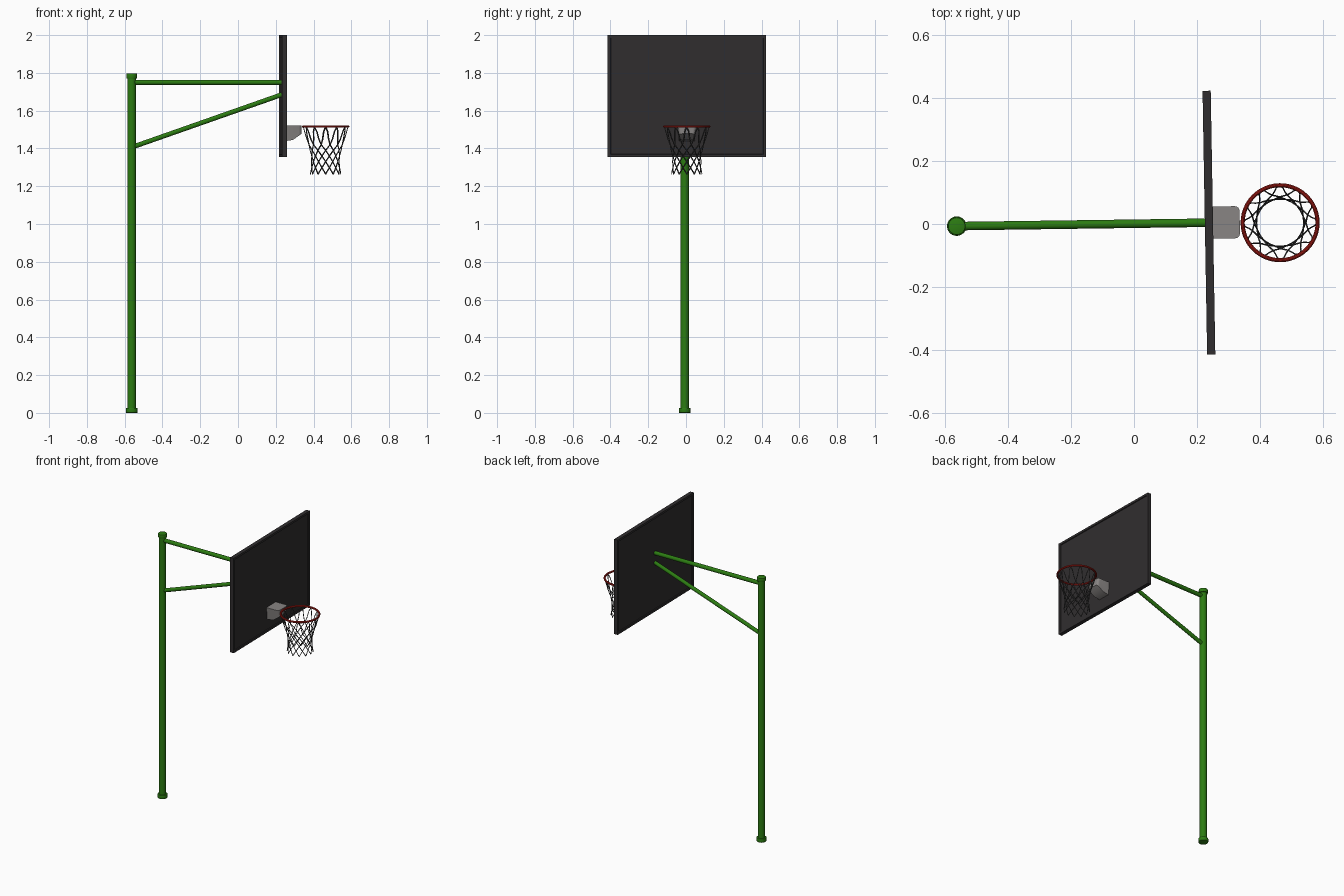
import bpy, bmesh, math
from mathutils import Vector, Matrix

if "Cube" in bpy.data.objects:
    bpy.data.objects.remove(bpy.data.objects["Cube"])

TURN = math.radians(1.0)   # the whole stand is turned slightly about z


def material(name, rgb):
    m = bpy.data.materials.new(name)
    m.diffuse_color = (*rgb, 1)
    m.use_nodes = True
    m.node_tree.nodes["Principled BSDF"].inputs["Base Color"].default_value = m.diffuse_color
    return m


GREEN = material("green_paint", (0.025, 0.2, 0.006))
DARK = material("dark_board", (0.03, 0.027, 0.028))
RED = material("red_paint", (0.4, 0.012, 0.008))
STEEL = material("bracket_grey", (0.25, 0.235, 0.23))
CORD = material("net_cord", (0.06, 0.06, 0.06))


def finish(bm, name, mat, smooth=True):
    bmesh.ops.recalc_face_normals(bm, faces=bm.faces)
    me = bpy.data.meshes.new(name)
    bm.to_mesh(me)
    bm.free()
    ob = bpy.data.objects.new(name, me)
    bpy.context.collection.objects.link(ob)
    me.materials.append(mat)
    ob.rotation_euler.z = TURN
    if smooth:
        bpy.ops.object.select_all(action='DESELECT')
        ob.select_set(True)
        bpy.context.view_layer.objects.active = ob
        bpy.ops.object.shade_smooth_by_angle(angle=math.radians(35))
    return ob


def tube(name, a, b, r, mat, bevel=0.0):
    """Closed cylinder between two points."""
    a, b = Vector(a), Vector(b)
    bm = bmesh.new()
    d = b - a
    mtx = Matrix.Translation((a + b) / 2) @ d.to_track_quat('Z', 'Y').to_matrix().to_4x4()
    bmesh.ops.create_cone(bm, cap_ends=True, segments=24, radius1=r, radius2=r,
                          depth=d.length, matrix=mtx)
    if bevel:
        rims = [e for e in bm.edges if any(len(f.verts) > 4 for f in e.link_faces)]
        bmesh.ops.bevel(bm, geom=rims, offset=bevel, segments=2, affect='EDGES', profile=0.5)
    return finish(bm, name, mat)


# Post with base collar and cap
PX, PY = -0.563, 0.003
tube("post", (PX, PY, 0.01), (PX, PY, 1.785), 0.0225, GREEN)
tube("base_collar", (PX, PY, 0), (PX, PY, 0.026), 0.031, GREEN, 0.003)
tube("post_cap", (PX, PY, 1.77), (PX, PY, 1.797), 0.028, GREEN, 0.004)

# Support arms
tube("upper_arm", (PX, PY, 1.75), (0.232, 0, 1.75), 0.0135, GREEN)
tube("lower_arm", (PX, PY, 1.406), (0.232, 0, 1.685), 0.0125, GREEN)

# Backboard with a raised rim on both sides
bm = bmesh.new()
bmesh.ops.create_cube(bm, size=1, matrix=Matrix.Translation((0.238, 0, 1.6775))
                      @ Matrix.Diagonal((0.026, 0.838, 0.645, 1)))
bm.normal_update()
sides = [f for f in bm.faces if abs(f.normal.x) > 0.9]
bmesh.ops.inset_individual(bm, faces=sides, thickness=0.02)
bmesh.ops.inset_individual(bm, faces=sides, thickness=0.003, depth=-0.005)
finish(bm, "backboard", DARK, smooth=False)

# Rim bracket: side profile extruded across, corners rounded
profile = [(0.242, 1.522), (0.336, 1.522), (0.336, 1.478), (0.29, 1.445), (0.242, 1.438)]
bm = bmesh.new()
left = [bm.verts.new((x, -0.051 if z > 1.5 else -0.042, z)) for x, z in profile]
right = [bm.verts.new((x, -v.co.y, z)) for v, (x, z) in zip(left, profile)]
bm.faces.new(left)
bm.faces.new(right)
n = len(profile)
for i in range(n):
    j = (i + 1) % n
    bm.faces.new((left[i], left[j], right[j], right[i]))
corners = [e for e in bm.edges if all(v.co.x > 0.3 for v in e.verts)
           and abs(e.verts[0].co.z - e.verts[1].co.z) > 0.01]
bmesh.ops.bevel(bm, geom=corners, offset=0.015, segments=4, affect='EDGES', profile=0.5)
finish(bm, "rim_bracket", STEEL)

# Rim: torus
RX, RY, RZ, RR = 0.464, -0.004, 1.516, 0.119
bm = bmesh.new()
MAJ, MIN, TR = 48, 10, 0.0065
grid = []
for i in range(MAJ):
    a = math.tau * i / MAJ
    row = []
    for k in range(MIN):
        b = math.tau * k / MIN
        r = RR + TR * math.cos(b)
        row.append(bm.verts.new((RX + r * math.cos(a), RY + r * math.sin(a), RZ + TR * math.sin(b))))
    grid.append(row)
for i in range(MAJ):
    for k in range(MIN):
        i2, k2 = (i + 1) % MAJ, (k + 1) % MIN
        bm.faces.new((grid[i][k], grid[i2][k], grid[i2][k2], grid[i][k2]))
finish(bm, "rim", RED)

# Net: crossing strands; each level is (radius, height, turn in half pitches)
LEVELS = [(0.118, 1.514, 0), (0.112, 1.49, 0.35), (0.101, 1.45, 0.6), (0.091, 1.42, 1),
          (0.082, 1.39, 2), (0.076, 1.36, 3), (0.075, 1.33, 4), (0.076, 1.298, 5),
          (0.079, 1.275, 5.7), (0.08, 1.264, 6)]
LOOPS = 12
cu = bpy.data.curves.new("net", 'CURVE')
cu.dimensions = '3D'
cu.bevel_depth = 0.0024
cu.bevel_resolution = 1
cu.use_fill_caps = True
for i in range(LOOPS):
    for way in (-1, 1):
        sp = cu.splines.new('POLY')
        sp.points.add(len(LEVELS) - 1)
        for p, (r, z, t) in zip(sp.points, LEVELS):
            a = math.tau / LOOPS * (i + way * t / 2)
            p.co = (RX + r * math.cos(a), RY + r * math.sin(a), z, 1)
net = bpy.data.objects.new("net", cu)
bpy.context.collection.objects.link(net)
cu.materials.append(CORD)
net.rotation_euler.z = TURN
